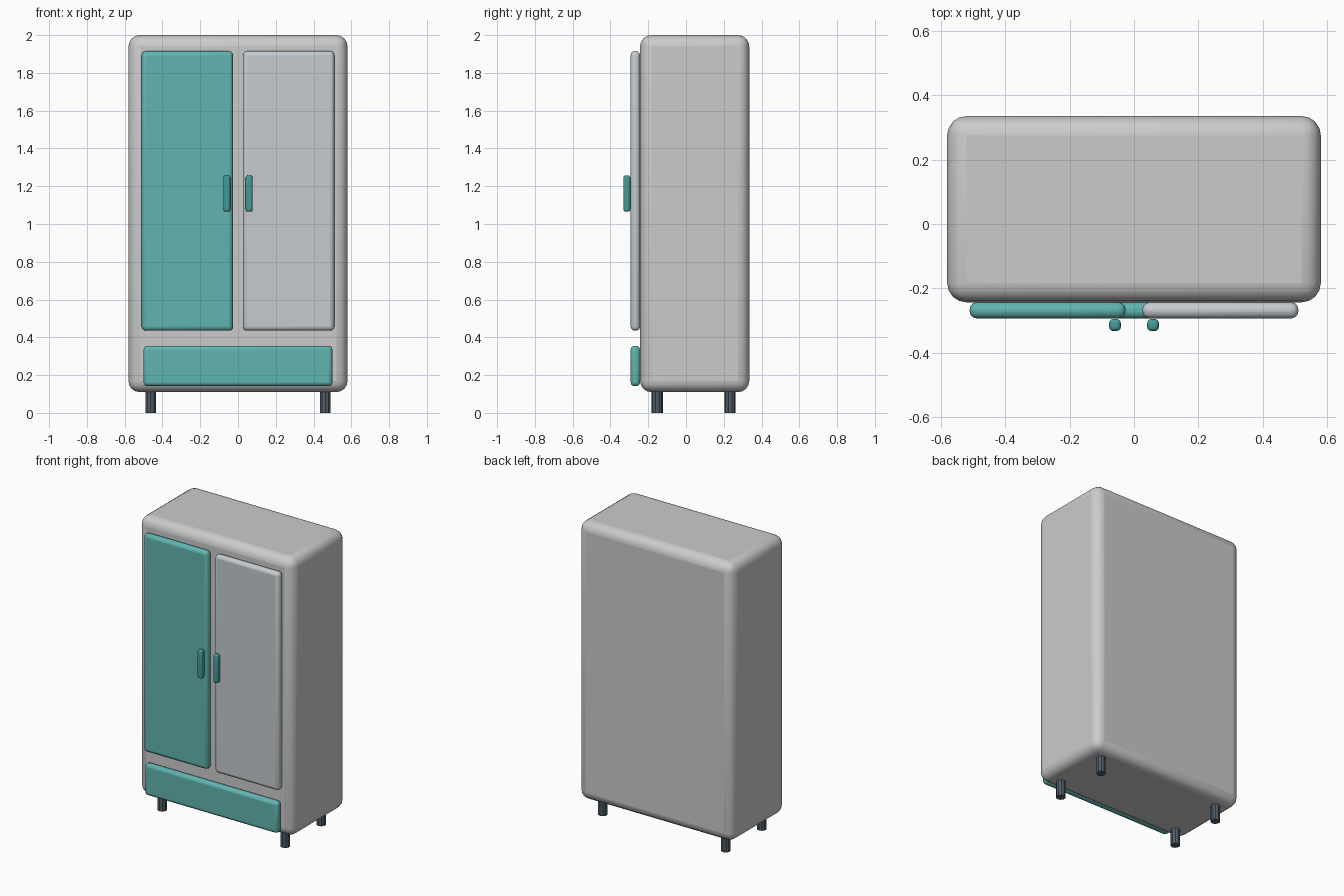
import bpy

if "Cube" in bpy.data.objects:
    bpy.data.objects.remove(bpy.data.objects["Cube"])


def material(name, rgb):
    m = bpy.data.materials.new(name)
    m.diffuse_color = (*rgb, 1)
    m.use_nodes = True
    m.node_tree.nodes["Principled BSDF"].inputs["Base Color"].default_value = m.diffuse_color
    return m


teal = material("teal", (0.12, 0.46, 0.44))
dark_teal = material("dark_teal", (0.06, 0.33, 0.32))
pale = material("pale_grey", (0.56, 0.60, 0.63))
slate = material("slate", (0.08, 0.11, 0.14))


def finish(ob, name, mat):
    ob.name = name
    if mat:
        ob.data.materials.append(mat)
    bpy.ops.object.shade_smooth_by_angle()
    return ob


def rounded_box(name, lo, hi, radius, segments, mat=None):
    """Bevelled box spanning the corners lo and hi."""
    bpy.ops.mesh.primitive_cube_add(size=1, location=[(a + b) / 2 for a, b in zip(lo, hi)])
    ob = bpy.context.object
    ob.scale = [b - a for a, b in zip(lo, hi)]
    bpy.ops.object.transform_apply(location=False, rotation=False, scale=True)
    bevel = ob.modifiers.new("round", 'BEVEL')
    bevel.width = radius
    bevel.segments = segments
    return finish(ob, name, mat)


# Cabinet body
rounded_box("cabinet_body", (-0.58, -0.243, 0.11), (0.58, 0.335, 2.0), 0.06, 4)

# Doors with their handles
for side, label, mat in ((-1, "left", teal), (1, "right", pale)):
    x0, x1 = sorted((side * 0.026, side * 0.51))
    rounded_box(label + "_door", (x0, -0.293, 0.435), (x1, -0.243, 1.915), 0.022, 3, mat)
    x = side * 0.059
    rounded_box(label + "_handle", (x - 0.018, -0.332, 1.065), (x + 0.018, -0.295, 1.257),
                0.012, 3, dark_teal)

# Bottom drawer
rounded_box("drawer", (-0.5, -0.293, 0.142), (0.5, -0.243, 0.355), 0.02, 3, teal)

# Four short legs
for x, xn in ((-0.462, "left"), (0.462, "right")):
    for y, yn in ((-0.153, "front"), (0.233, "back")):
        bpy.ops.mesh.primitive_cylinder_add(vertices=10, radius=0.03, depth=0.12,
                                            location=(x, y, 0.06))
        finish(bpy.context.object, f"{yn}_{xn}_leg", slate)
